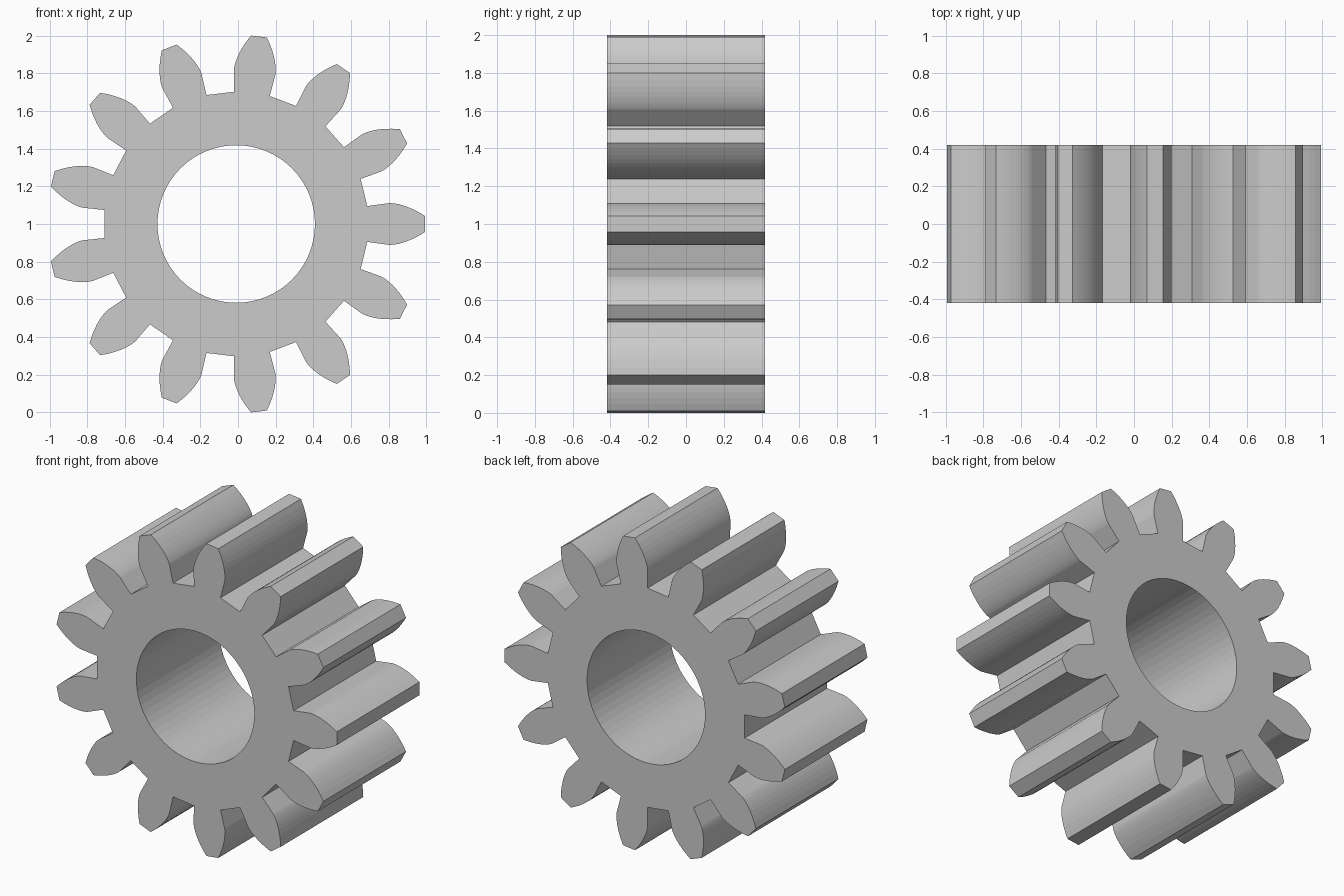
import bpy, bmesh
from math import sin, cos, tan, pi, radians, acos, sqrt

if "Cube" in bpy.data.objects:
    bpy.data.objects.remove(bpy.data.objects["Cube"])

TEETH = 13
TIP_R = 1.003
MODULE = 2 * TIP_R / (TEETH + 2)
PITCH_R = MODULE * TEETH / 2
ROOT_R = PITCH_R - 1.25 * MODULE
PRESSURE = radians(20)
BASE_R = PITCH_R * cos(PRESSURE)
BORE_R = 0.418
HALF_DEPTH = 0.418
CENTRE_X, CENTRE_Z = -0.0095, 1.0
FLANK_STEPS = 10
BORE_SIDES = 64


def involute(a):
    return tan(a) - a


# One tooth flank: radial from the root to the base circle, then an involute to the tip
half_base = pi / (2 * TEETH) + involute(PRESSURE)
roll_max = sqrt((TIP_R / BASE_R) ** 2 - 1)
flank = [(ROOT_R, half_base)]
for i in range(FLANK_STEPS + 1):
    roll = roll_max * i / FLANK_STEPS
    r = BASE_R * sqrt(1 + roll * roll)
    flank.append((r, half_base - involute(acos(min(1, BASE_R / r)))))

# Full outline: mirrored flanks repeated round the circle
outline = []
for t in range(TEETH):
    mid = 2 * pi * t / TEETH
    outline += [(r, mid - a) for r, a in flank]
    outline += [(r, mid + a) for r, a in reversed(flank)]
bore = [(BORE_R, 2 * pi * i / BORE_SIDES) for i in range(BORE_SIDES)]

bm = bmesh.new()


def add_loop(points):
    vs = [bm.verts.new((CENTRE_X + r * cos(a), -HALF_DEPTH, CENTRE_Z + r * sin(a)))
          for r, a in points]
    return [bm.edges.new((v, vs[(i + 1) % len(vs)])) for i, v in enumerate(vs)]


# Front face with the bore left open, extruded through the depth
edges = add_loop(outline) + add_loop(bore)
bmesh.ops.triangle_fill(bm, edges=edges, use_beauty=True, normal=(0, -1, 0))
ext = bmesh.ops.extrude_face_region(bm, geom=bm.faces[:], use_keep_orig=True)
moved = [g for g in ext["geom"] if isinstance(g, bmesh.types.BMVert)]
bmesh.ops.translate(bm, verts=moved, vec=(0, 2 * HALF_DEPTH, 0))
bmesh.ops.recalc_face_normals(bm, faces=bm.faces[:])

mesh = bpy.data.meshes.new("spur_gear")
bm.to_mesh(mesh)
bm.free()
gear = bpy.data.objects.new("spur_gear", mesh)
bpy.context.collection.objects.link(gear)
